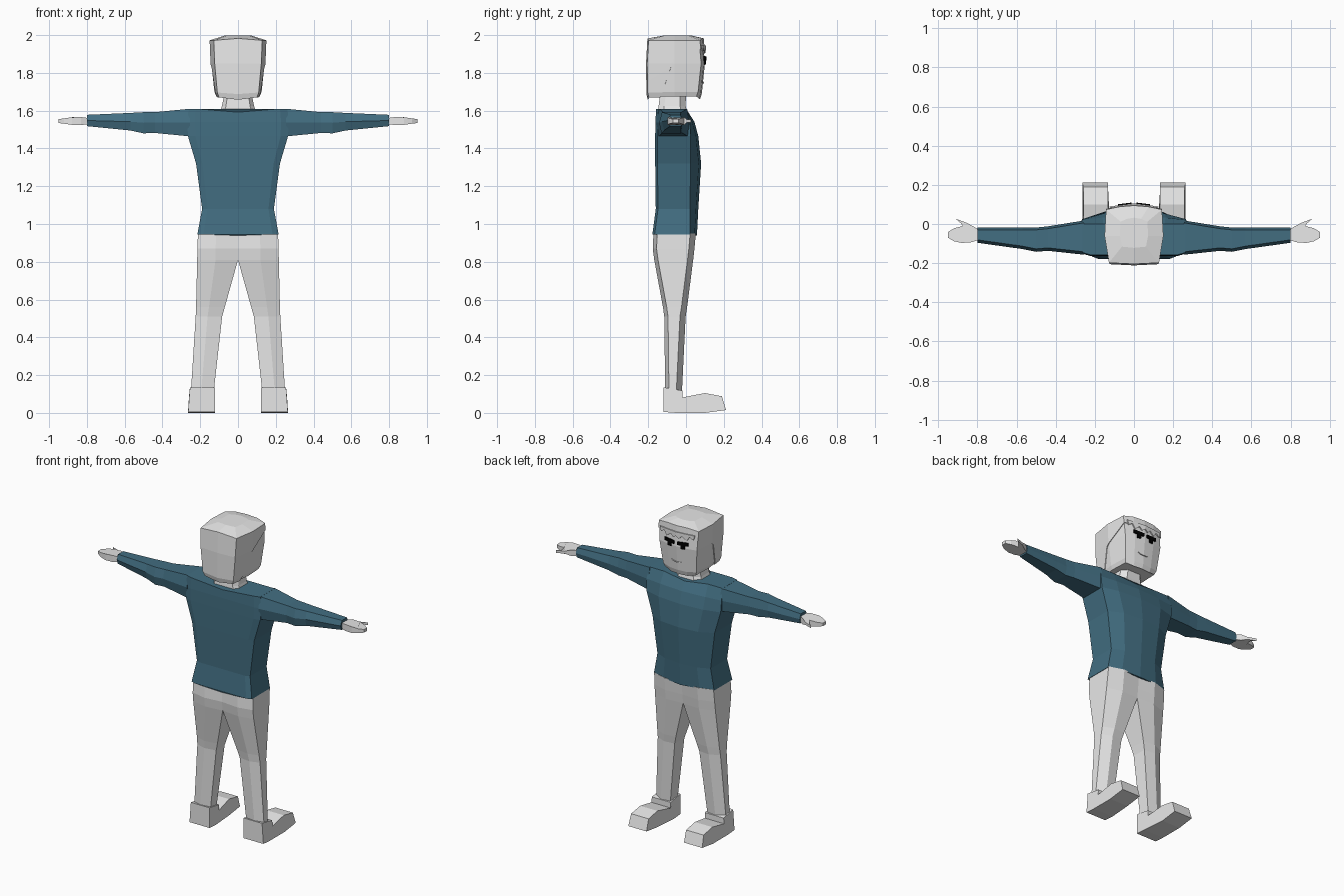
import bpy, bmesh
from mathutils import Vector

if "Cube" in bpy.data.objects:
    bpy.data.objects.remove(bpy.data.objects["Cube"])


def material(name, rgb):
    m = bpy.data.materials.new(name)
    m.diffuse_color = (*rgb, 1)
    m.use_nodes = True
    m.node_tree.nodes["Principled BSDF"].inputs["Base Color"].default_value = m.diffuse_color
    return m


GREY = material("light grey", (0.8, 0.8, 0.8))
TEAL = material("dark teal", (0.055, 0.155, 0.22))
BLACK = material("black", (0.0, 0.0, 0.0))


def finish(bm, name, mat, mirror=False):
    bmesh.ops.recalc_face_normals(bm, faces=bm.faces)
    me = bpy.data.meshes.new(name)
    bm.to_mesh(me)
    bm.free()
    me.materials.append(mat)
    ob = bpy.data.objects.new(name, me)
    bpy.context.collection.objects.link(ob)
    if mirror:
        ob.modifiers.new("mirror", 'MIRROR').use_axis[0] = True
    return ob


def loft(rings):
    """Skin a stack of equally long point loops and cap both ends."""
    bm = bmesh.new()
    vs = [[bm.verts.new(p) for p in r] for r in rings]
    n = len(vs[0])
    for a, b in zip(vs, vs[1:]):
        for i in range(n):
            j = (i + 1) % n
            bm.faces.new((a[i], a[j], b[j], b[i]))
    bm.faces.new(vs[0])
    bm.faces.new(vs[-1])
    return bm


def whole(half):
    """Complete a half loop that starts and ends on x = 0."""
    return half + [(-x, y, z) for x, y, z in half[-2:0:-1]]


# Torso: width, back, side corner and front at each height
def torso_ring(z, w, back, side, front, dip=0):
    return whole([(0, back, z - dip), (w * .85, back, z), (w, back + .012, z),
                  (w, side, z), (w * .6, front - .012, z), (0, front, z - dip)])


shirt = [torso_ring(.945, .215, -.178, .02, .058, .006),
         torso_ring(1.08, .19, -.16, .02, .065),
         torso_ring(1.32, .222, -.163, .025, .08),
         torso_ring(1.465, .265, -.163, .025, .065),
         torso_ring(1.54, .268, -.162, .02, .045),
         torso_ring(1.61, .262, -.158, .0, .012, .018)]
finish(loft(shirt), "sweater_body", TEAL)


# Sleeves: back, front, bottom and top along the arm
def sleeve_ring(x, back, front, low, high):
    mid = (low + high) / 2
    return [(x, back + .012, low), (x, front - .008, low), (x, front, mid),
            (x, front - .012, high), (x, back + .015, high), (x, back, mid)]


sleeve = [sleeve_ring(.255, -.157, .018, 1.464, 1.61),
          sleeve_ring(.44, -.137, -.012, 1.482, 1.592),
          sleeve_ring(.5, -.142, -.018, 1.48, 1.592),
          sleeve_ring(.57, -.128, -.018, 1.495, 1.588),
          sleeve_ring(.8, -.096, -.018, 1.518, 1.578)]
finish(loft(sleeve), "sleeve", TEAL, True)

# Hands: mitten outline with thumb, thinner toward the tip
outline = [(.79, -.08), (.83, -.093), (.88, -.097), (.92, -.088), (.95, -.07),
           (.95, -.04), (.92, -.022), (.875, -.01), (.885, .004), (.912, .027),
           (.86, .008), (.825, -.01), (.79, -.03)]


def hand_ring(sign):
    ring = []
    for x, y in outline:
        t = .024 - .014 * abs(x - .85) / .1
        ring.append((x, y, 1.545 + sign * (t if y < 0 else .008)))
    return ring


finish(loft([hand_ring(-1), hand_ring(1)]), "hand", GREY, True)


# Trouser legs: both halves meet on the centre line above the crotch
def leg_ring(z, xi, xo, back, front):
    xm = xi + (xo - xi) * .55
    return [(xi, back + .012, z), (xm, back, z), (xo, back + .02, z),
            (xo, front - .03, z), (xm, front, z), (xi + .004 * (xi > 0), front - .008, z)]


legs = [leg_ring(.95, 0, .212, -.172, .052),
        leg_ring(.87, 0, .215, -.176, .045),
        leg_ring(.81, 0, .216, -.168, .038),
        leg_ring(.56, .07, .222, -.122, .006),
        leg_ring(.51, .084, .224, -.115, -.002),
        leg_ring(.1, .13, .25, -.11, -.022)]
bm = loft(legs)
inner = [f for f in bm.faces if all(abs(v.co.x) < 1e-4 for v in f.verts)]
bmesh.ops.delete(bm, geom=inner, context='FACES')
finish(bm, "trouser_leg", GREY, True)

# Shoes: side profile swept across the width
shoe_profile = [(-.118, .005), (-.118, .135), (-.018, .118), (-.018, .082),
                (.1, .105), (.19, .088), (.212, .015), (.1, .0), (-.05, .0)]


def shoe_side(outer):
    return [(.264 - .1 * max(0, z - .04) if outer else .122 + .012 * (y > .05), y, z)
            for y, z in shoe_profile]


finish(loft([shoe_side(False), shoe_side(True)]), "shoe", GREY, True)


# Neck
def neck_ring(z, w, back, front):
    return whole([(0, back, z), (w * .75, back, z), (w, back + .03, z),
                  (w, front - .03, z), (w * .6, front, z), (0, front, z)])


finish(loft([neck_ring(1.585, .098, -.15, .008), neck_ring(1.625, .085, -.145, -.002),
             neck_ring(1.7, .07, -.135, .0)]), "neck", GREY)


# Head: boxy with a gently bowed face and crown
def head_ring(z, w, back, front, drop=0):
    return whole([(0, back, z - drop), (w * .85, back + .006, z), (w, -.06, z),
                  (w * .95, front - .02, z), (w * .5, front - .006, z - drop),
                  (0, front, z - drop)])


def head_mesh():
    return loft([head_ring(1.675, .115, -.198, .075, .012),
                 head_ring(1.70, .125, -.205, .084, .008),
                 head_ring(1.85, .141, -.207, .1),
                 head_ring(1.968, .146, -.2, .09, -.01),
                 head_ring(1.992, .07, -.12, .03)])


finish(head_mesh(), "head", GREY)

# Hair: a slightly larger shell, cut away around the face along two planes
bm = head_mesh()
centre = Vector((0, -.055, 1.83))
for v in bm.verts:
    v.co = centre + (v.co - centre) * 1.03
cuts = [(Vector((0, -.08, 1.83)), Vector((0, .16, -.055))),
        (Vector((0, -.08, 1.83)), Vector((0, .09, -.15)))]
for co, no in cuts:
    bmesh.ops.bisect_plane(bm, geom=bm.verts[:] + bm.edges[:] + bm.faces[:],
                           plane_co=co, plane_no=no)
face_area = [f for f in bm.faces
             if all((f.calc_center_median() - co).dot(no) > 0 for co, no in cuts)]
bmesh.ops.delete(bm, geom=face_area, context='FACES')
hair = finish(bm, "hair", GREY)
hair.modifiers.new("thickness", 'SOLIDIFY').thickness = .008


# Face details: thin plates that follow the bow of the face
def plate(name, shape, mat, y0, depth):
    def side(off):
        return [(x, y0 - .12 * abs(x) + off, z) for x, z in shape]
    finish(loft([side(0), side(depth)]), name, mat, True)


plate("fringe", [(0, 1.945), (.125, 1.945), (.115, 1.915), (.09, 1.93), (.07, 1.9),
                 (.04, 1.925), (.02, 1.905), (0, 1.92)], GREY, .098, .007)
plate("eye", [(.012, 1.885), (.082, 1.89), (.082, 1.87), (.058, 1.868), (.058, 1.845),
              (.034, 1.845), (.034, 1.866), (.012, 1.866)], BLACK, .102, .009)
plate("mouth", [(0, 1.744), (.03, 1.748), (.042, 1.756), (.03, 1.752), (0, 1.748)],
      GREY, .09, .006)
